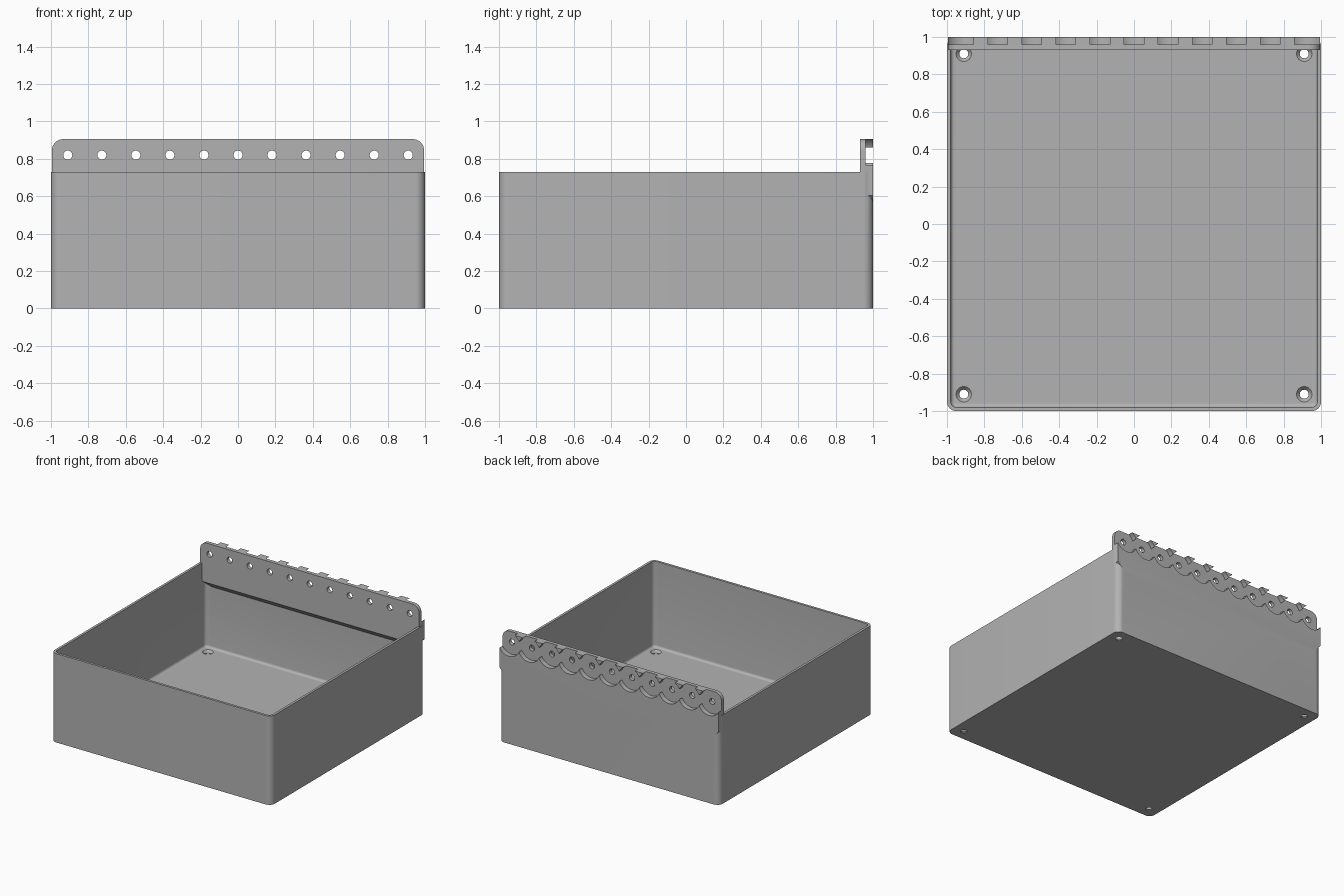
import bpy, bmesh
from math import cos, sin, pi
from mathutils import Vector, Matrix

default = bpy.data.objects.get("Cube")
if default:
    bpy.data.objects.remove(default)

HEIGHT, RAIL_TOP = 0.73, 0.905
HOLE_Z, PITCH, COUNT = 0.82, 0.182, 11

grey = bpy.data.materials.new("plain grey")
grey.use_nodes = True
colour = (0.45, 0.45, 0.45, 1)
grey.diffuse_color = colour
grey.node_tree.nodes["Principled BSDF"].inputs["Base Color"].default_value = colour


def finish(name, bm):
    bmesh.ops.recalc_face_normals(bm, faces=bm.faces)
    mesh = bpy.data.meshes.new(name)
    bm.to_mesh(mesh)
    bm.free()
    mesh.materials.append(grey)
    ob = bpy.data.objects.new(name, mesh)
    bpy.context.collection.objects.link(ob)
    return ob


def arc(cx, cy, r, start, end, steps=10):
    return [(cx + r * cos(start + (end - start) * i / steps),
             cy + r * sin(start + (end - start) * i / steps)) for i in range(steps + 1)]


def rounded_square(half, r):
    c = half - r
    return [p for k, (sx, sy) in enumerate([(1, 1), (-1, 1), (-1, -1), (1, -1)])
            for p in arc(c * sx, c * sy, r, k * pi / 2, (k + 1) * pi / 2)]


def loft(name, rings):
    """Closed solid through matching rings of 3D points."""
    bm = bmesh.new()
    loops = [[bm.verts.new(p) for p in ring] for ring in rings]
    n = len(loops[0])
    for a, b in zip(loops, loops[1:]):
        for i in range(n):
            j = (i + 1) % n
            bm.faces.new((a[i], a[j], b[j], b[i]))
    bm.faces.new(loops[0])
    bm.faces.new(loops[-1])
    return finish(name, bm)


def drills(name, centres, r1, r2, depth, axis, segments=32):
    """Several separate cylinders or cones in one cutter."""
    bm = bmesh.new()
    turn = Matrix.Rotation(-pi / 2, 4, 'X') if axis == 'Y' else Matrix()
    for c in centres:
        bmesh.ops.create_cone(bm, cap_ends=True, segments=segments, radius1=r1, radius2=r2,
                              depth=depth, matrix=Matrix.Translation(c) @ turn)
    return finish(name, bm)


def combine(target, other, operation):
    mod = target.modifiers.new(other.name, 'BOOLEAN')
    mod.operation, mod.solver, mod.object = operation, 'EXACT', other
    bpy.context.view_layer.objects.active = target
    bpy.ops.object.modifier_apply(modifier=mod.name)
    bpy.data.objects.remove(other)


# Open tray with rounded corners and a filleted floor
box = loft("storage_tray", [[(x, y, z) for x, y in rounded_square(1, 0.05)] for z in (0, HEIGHT)])
fillet, floor, inner = 0.02, 0.025, 0.98
levels = [(inner - fillet + fillet * sin(t * pi / 10), floor + fillet * (1 - cos(t * pi / 10)))
          for t in range(6)] + [(inner, 1.0)]
cavity = loft("cavity", [[(x, y, z) for x, y in rounded_square(h, h - 0.95 + 0.001)]
                         for h, z in levels])
combine(box, cavity, 'DIFFERENCE')

# Mounting rail: rounded top corners, sloped lower ends
half = 0.995
right = [(0.92, 0.53), (half, 0.605)] + arc(half - 0.06, RAIL_TOP - 0.06, 0.06, 0, pi / 2)
outline = right + [(-x, z) for x, z in reversed(right)]
rail = loft("mounting_rail", [[(x, y, z) for x, z in outline] for y in (0.93, 1)])

# Support ramp under the rail's inner face
bm = bmesh.new()
bm.from_mesh(rail.data)
cut = bmesh.ops.bisect_plane(bm, geom=bm.verts[:] + bm.edges[:] + bm.faces[:],
                             plane_co=(0, 0.93, 0.58), plane_no=Vector((0, -1, -1)),
                             clear_outer=True)
edges = [e for e in cut["geom_cut"] if isinstance(e, bmesh.types.BMEdge)]
bmesh.ops.contextual_create(bm, geom=edges)
bmesh.ops.recalc_face_normals(bm, faces=bm.faces)
bm.to_mesh(rail.data)
bm.free()
combine(box, rail, 'UNION')

# Overlapping round pockets in the back of the rail, cut in alternate sets
xs = [(i - COUNT // 2) * PITCH for i in range(COUNT)]
for k in (0, 1):
    combine(box, drills("pockets", [(x, 1.01, HOLE_Z) for x in xs[k::2]],
                        0.1, 0.1, 0.1, 'Y', 64), 'DIFFERENCE')
combine(box, drills("rail_holes", [(x, 0.95, HOLE_Z) for x in xs],
                    0.024, 0.024, 0.2, 'Y'), 'DIFFERENCE')

# Countersunk screw holes in the floor
corners = [(x, y) for x in (-0.91, 0.91) for y in (-0.91, 0.91)]
combine(box, drills("screw_holes", [(x, y, 0) for x, y in corners],
                    0.024, 0.024, 0.2, 'Z'), 'DIFFERENCE')
combine(box, drills("countersinks", [(x, y, 0.02) for x, y in corners],
                    0.024, 0.05, 0.03, 'Z'), 'DIFFERENCE')

# Smooth curves, sharp edges
bpy.ops.object.select_all(action='DESELECT')
box.select_set(True)
bpy.context.view_layer.objects.active = box
bpy.ops.object.shade_smooth_by_angle(angle=pi / 6)
